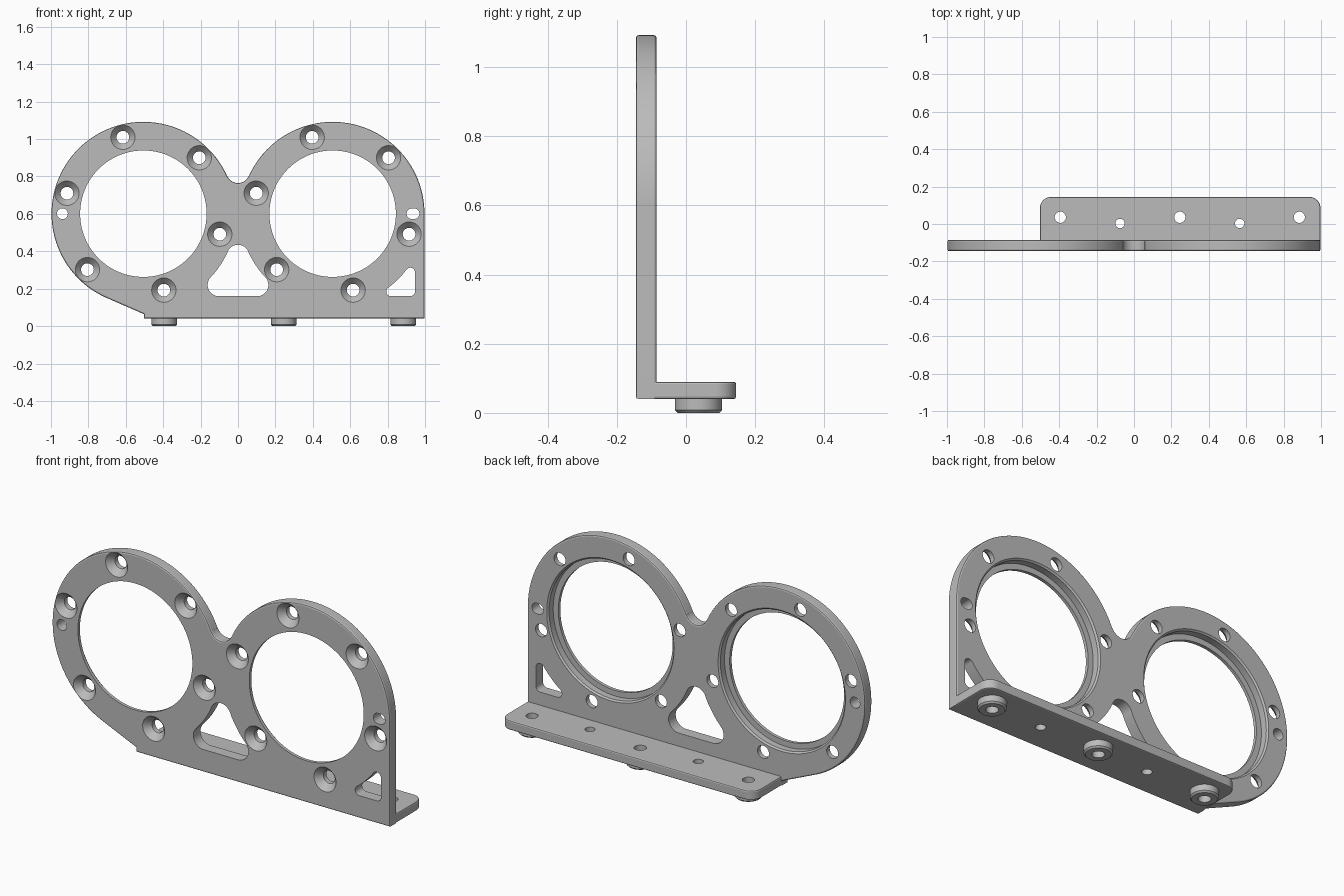
import bpy, bmesh
from math import sin, cos, pi, radians, sqrt, atan2, degrees
from mathutils import Vector

if "Cube" in bpy.data.objects:
    bpy.data.objects.remove(bpy.data.objects["Cube"])

FRONT, BACK = -0.145, -0.085          # plate faces
BOTTOM, SHELF = 0.04, 0.09            # base flange underside and top
CX, CZ, R = 0.506, 0.601, 0.491       # the two ring centres and outer radius
END = 0.997

metal = bpy.data.materials.new("grey_metal")
metal.use_nodes = True
colour = (0.5, 0.5, 0.5, 1)
metal.diffuse_color = colour
metal.node_tree.nodes["Principled BSDF"].inputs["Base Color"].default_value = colour


def arc(cx, cy, r, start, end, steps=16):
    """Points on an arc, angles in degrees."""
    angles = [radians(start + (end - start) * i / steps) for i in range(steps + 1)]
    return [(cx + r * cos(a), cy + r * sin(a)) for a in angles]


def upright(u, v, w):
    return Vector((u, w, v))


def level(u, v, w):
    return Vector((u, v, w))


def prism(bm, outline, place, low, high, bevel=0):
    """Extrude a 2D outline between two depths, optionally rounding its rims."""
    rims = [[bm.verts.new(place(u, v, w)) for u, v in outline] for w in (low, high)]
    caps = [bm.faces.new(rim) for rim in rims]
    n = len(outline)
    for i in range(n):
        j = (i + 1) % n
        bm.faces.new((rims[0][i], rims[0][j], rims[1][j], rims[1][i]))
    bmesh.ops.recalc_face_normals(bm, faces=bm.faces)
    if bevel:
        edges = [e for cap in caps for e in cap.edges]
        bmesh.ops.bevel(bm, geom=edges, offset=bevel, segments=2, profile=0.5, affect='EDGES')


def lathe(bm, profile, place, cu, cv, steps=32):
    """Closed solid of revolution from (depth, radius) pairs."""
    rings = []
    for w, r in profile:
        rings.append([bm.verts.new(place(u, v, w)) for u, v in arc(cu, cv, r, 0, 360, steps)[:-1]])
    bm.faces.new(rings[0])
    bm.faces.new(rings[-1])
    for a, b in zip(rings, rings[1:]):
        for i in range(steps):
            j = (i + 1) % steps
            bm.faces.new((a[i], a[j], b[j], b[i]))


def make(name, bm):
    bmesh.ops.recalc_face_normals(bm, faces=bm.faces)
    mesh = bpy.data.meshes.new(name)
    bm.to_mesh(mesh)
    bm.free()
    mesh.materials.append(metal)
    obj = bpy.data.objects.new(name, mesh)
    bpy.context.collection.objects.link(obj)
    return obj


def combine(obj, tool, operation):
    """Apply a boolean and discard the tool."""
    mod = obj.modifiers.new(operation, 'BOOLEAN')
    mod.operation, mod.object, mod.solver = operation, tool, 'EXACT'
    bpy.context.view_layer.objects.active = obj
    bpy.ops.object.modifier_apply(modifier=mod.name)
    bpy.data.objects.remove(tool)


def bearing(x0, z0, x1, z1):
    return degrees(atan2(z1 - z0, x1 - x0))


# Upright plate: two merged discs, a saddle between them and a square right foot
saddle_r, saddle_z = 0.062, 0.827
meet = bearing(-CX, CZ, 0, saddle_z)
outline = arc(-CX, CZ, R, 245.4, meet, 90)
outline += arc(0, saddle_z, saddle_r, 180 + meet, 360 - meet, 18)
outline += arc(CX, CZ, R, 180 - meet, 0, 70)
outline += [(END, BOTTOM), (-0.503, BOTTOM), (-0.503, 0.064)]
bm = bmesh.new()
prism(bm, outline, upright, FRONT, BACK, 0.008)
bracket = make("bracket", bm)

# Base flange with rounded rear corners
outline = [(-0.503, -0.12), (END, -0.12)]
outline += arc(END - 0.06, 0.085, 0.06, 0, 90) + arc(-0.443, 0.085, 0.06, 90, 180)
bm = bmesh.new()
prism(bm, outline, level, BOTTOM, SHELF, 0.007)
combine(bracket, make("flange", bm), 'UNION')

# Openings in the plate
bm = bmesh.new()
for side in (-1, 1):
    cx = side * CX
    # Large bore with a stepped recess behind
    lathe(bm, [(FRONT - 0.01, 0.338), (-0.128, 0.338), (-0.128, 0.368),
               (BACK - 0.008, 0.368), (BACK + 0.01, 0.386)], upright, cx, CZ, 112)
    # Countersunk screw holes
    for k in range(6):
        a = radians(45 + 60 * k)
        lathe(bm, [(FRONT - 0.003, 0.068), (FRONT + 0.034, 0.034), (BACK + 0.01, 0.034)],
              upright, cx + 0.423 * cos(a), CZ + 0.423 * sin(a))

# Locating hole and slot
lathe(bm, [(FRONT - 0.01, 0.029), (BACK + 0.01, 0.029)], upright, -0.939, CZ)
slot = arc(0.942, CZ, 0.028, -90, 90) + arc(0.929, CZ, 0.028, 90, 270)
prism(bm, slot, upright, FRONT - 0.01, BACK + 0.01)

# Middle window, its sides following the rings
web, f = 0.495, 0.06
low_z, top_z = 0.16 + f, 0.375
low_x = CX - sqrt((web + f) ** 2 - (CZ - low_z) ** 2)
low_a = bearing(CX, CZ, low_x, low_z) + 360
top_a = bearing(CX, CZ, 0, top_z) + 360
window = arc(low_x, low_z, f, -90, low_a - 180)
window += arc(CX, CZ, web, low_a, top_a)[1:-1]
half = window + arc(0, top_z, f, top_a - 180, 90, 10)
window = half + [(-x, z) for x, z in reversed(half[:-1])]
prism(bm, window, upright, FRONT - 0.01, BACK + 0.01)

# Corner window
f = 0.025
right_x, low_z = 0.946 - f, 0.16 + f
low_x = CX + sqrt((web + f) ** 2 - (CZ - low_z) ** 2)
top_z = CZ - sqrt((web + f) ** 2 - (right_x - CX) ** 2)
low_a = bearing(CX, CZ, low_x, low_z)
top_a = bearing(CX, CZ, right_x, top_z)
window = arc(right_x, low_z, f, -90, 0) + arc(right_x, top_z, f, 0, top_a + 180)
window += arc(CX, CZ, web, top_a, low_a)[1:-1]
window += arc(low_x, low_z, f, low_a + 180, 270)
prism(bm, window, upright, FRONT - 0.01, BACK + 0.01)

# Flange holes
feet = (-0.394, 0.245, 0.884)
for x in feet:
    lathe(bm, [(0.02, 0.03), (0.11, 0.03)], level, x, 0.036)
for x in (-0.075, 0.565):
    lathe(bm, [(0.02, 0.025), (0.11, 0.025)], level, x, 0.003)
combine(bracket, make("openings", bm), 'DIFFERENCE')

# Hollow round feet under the flange
parts = [bracket]
for i, x in enumerate(feet):
    bm = bmesh.new()
    lathe(bm, [(BOTTOM, 0.068), (0.008, 0.068), (0, 0.06)], level, x, 0.036, 48)
    foot = make("foot_%d" % (i + 1), bm)
    bm = bmesh.new()
    lathe(bm, [(-0.01, 0.03), (0.06, 0.03)], level, x, 0.036)
    combine(foot, make("foot_bore", bm), 'DIFFERENCE')
    parts.append(foot)

bpy.ops.object.select_all(action='DESELECT')
for obj in parts:
    obj.select_set(True)
bpy.context.view_layer.objects.active = bracket
bpy.ops.object.shade_smooth_by_angle(angle=radians(16))
